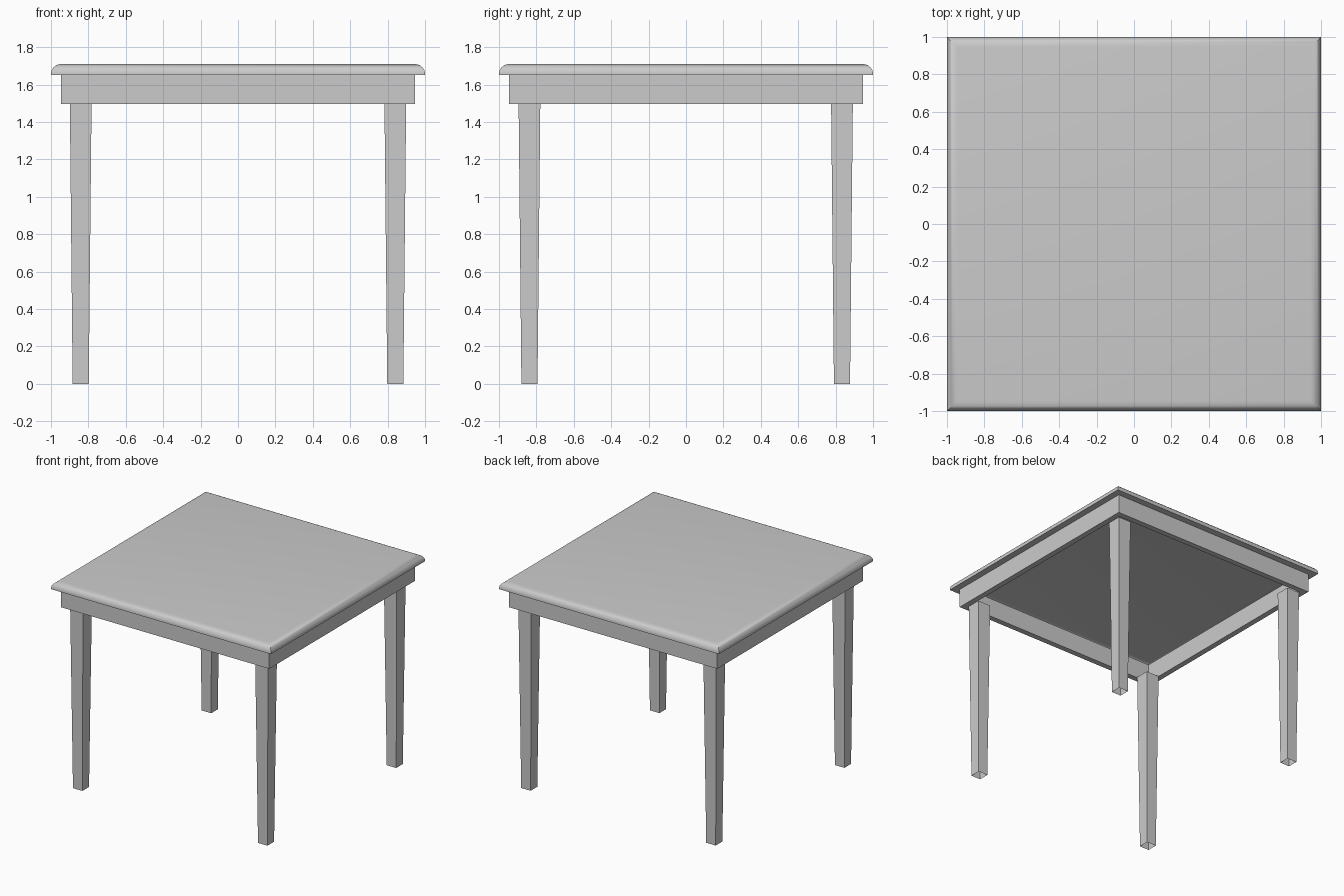
import bpy, bmesh

if "Cube" in bpy.data.objects:
    bpy.data.objects.remove(bpy.data.objects["Cube"])


def square_loft(name, profile, center=(0, 0), cap_end=False, smooth=False):
    """Loft square rings given as (half_width, z), ordered so faces point outward."""
    bm = bmesh.new()
    rings = []
    for h, z in profile:
        rings.append([bm.verts.new((center[0] + sx * h, center[1] + sy * h, z))
                      for sx, sy in ((-1, -1), (1, -1), (1, 1), (-1, 1))])
    for lo, hi in zip(rings, rings[1:]):
        for i in range(4):
            j = (i + 1) % 4
            bm.faces.new((lo[i], lo[j], hi[j], hi[i]))
    if cap_end:
        bm.faces.new(rings[-1])
    mesh = bpy.data.meshes.new(name)
    bm.to_mesh(mesh)
    bm.free()
    obj = bpy.data.objects.new(name, mesh)
    bpy.context.collection.objects.link(obj)
    if smooth:
        bpy.ops.object.select_all(action='DESELECT')
        obj.select_set(True)
        bpy.context.view_layer.objects.active = obj
        bpy.ops.object.shade_smooth_by_angle(angle=0.6)
    return obj


# Table top: hollow shell with a rounded upper edge and a narrow rim below
square_loft("table_top", [
    (0.90, 1.65), (1.0, 1.65), (1.0, 1.663), (0.996, 1.677), (0.987, 1.691),
    (0.975, 1.702), (0.96, 1.708), (0.945, 1.71)], cap_end=True, smooth=True)

# Apron frame under the top
square_loft("apron", [(0.90, 1.65), (0.90, 1.495), (0.946, 1.495), (0.946, 1.65)])

# Four tapered legs, open at the foot
for x, side in ((-0.841, "left"), (0.841, "right")):
    for y, end in ((-0.837, "front"), (0.834, "back")):
        square_loft(f"{end}_{side}_leg", [(0.043, 0.0), (0.058, 1.495)], center=(x, y))
